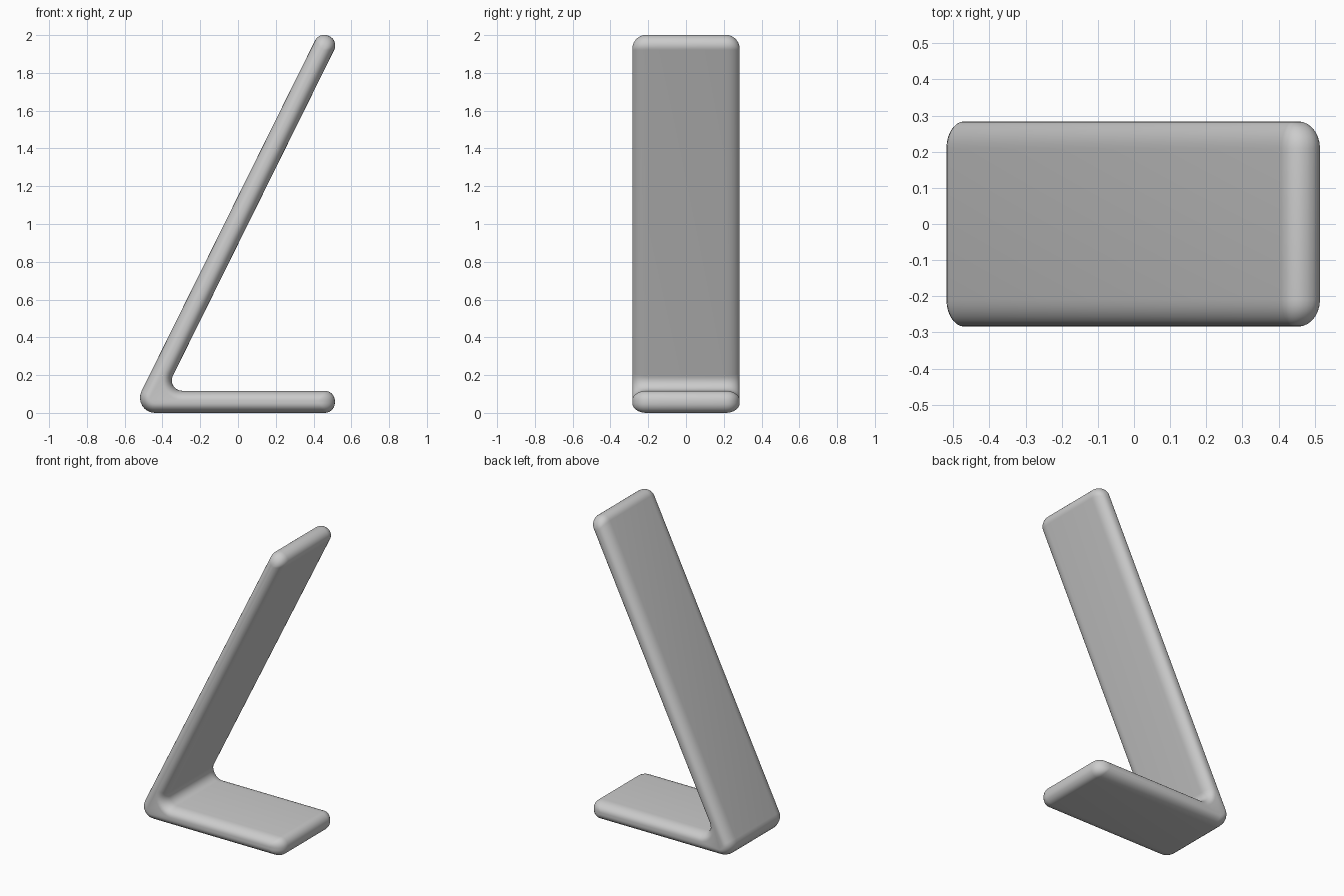
import bpy
import bmesh
import math
from mathutils import Vector
from mathutils.geometry import intersect_line_line_2d  # noqa: F401

cube = bpy.data.objects.get("Cube")
if cube:
    bpy.data.objects.remove(cube, do_unlink=True)

HALF_DEPTH = 0.284
THICK = 0.113
ROUND_IN, ROUND_DEPTH = 0.05, 0.075   # side rounding: across the profile, along y
STEPS, ARC = 7, 8

# Sharp side profile of the bent strip, counter-clockwise in x, z
lean = Vector((0.495, 1.0)).normalized()
across = Vector((lean.y, -lean.x))
heel = Vector((-0.568, 0.0))
tip = heel + lean * 2.254
base_top = THICK + 0.004
inner = heel + across * THICK
inner += lean * ((base_top - inner.y) / lean.y)
corners = [heel, Vector((0.513, 0)), Vector((0.513, base_top)),
           inner, tip + across * THICK, tip]
radii = [0.08, 0.054, 0.054, 0.055, 0.054, 0.054]
inset_scale = [1, 1.7, 1, 1, 1.5, 1]   # free ends are rounder in plan


def cross(a, b):
    return a.x * b.y - a.y * b.x


def inset_profile(amount):
    """Move every edge inwards, then round the corners."""
    count = len(corners)
    lines = []
    for i in range(count):
        a, b = corners[i], corners[(i + 1) % count]
        d = (b - a).normalized()
        lines.append((a + Vector((-d.y, d.x)) * amount * inset_scale[i], d))
    points = []
    for i in range(count):
        (p, d), (q, e) = lines[i - 1], lines[i]
        corner = p + d * (cross(q - p, e) / cross(d, e))
        turn = math.atan2(cross(d, e), d.dot(e))
        side = 1 if turn > 0 else -1
        r = radii[i] - side * amount
        start = corner - d * r * math.tan(abs(turn) / 2)
        normal = Vector((-d.y, d.x)) * side
        centre = start + normal * r
        for k in range(ARC + 1):
            t = abs(turn) * k / ARC
            points.append(centre + (d * math.sin(t) - normal * math.cos(t)) * r)
    return points


# Stack profile rings along y so that both long sides are rounded
angles = [math.pi / 2 * k / STEPS for k in range(STEPS + 1)]
layers = [(-HALF_DEPTH + ROUND_DEPTH * (1 - math.sin(t)), ROUND_IN * (1 - math.cos(t)))
          for t in reversed(angles)]
layers += [(-y, inset) for y, inset in reversed(layers)]

bm = bmesh.new()
rings = [[bm.verts.new((p.x, y, p.y)) for p in inset_profile(inset)]
         for y, inset in layers]
for near, far in zip(rings, rings[1:]):
    for i in range(len(near)):
        j = (i + 1) % len(near)
        bm.faces.new((near[i], near[j], far[j], far[i]))
bm.faces.new(rings[0])
bm.faces.new(rings[-1])
bmesh.ops.recalc_face_normals(bm, faces=bm.faces)
mesh = bpy.data.meshes.new("bent_stand")
bm.to_mesh(mesh)
bm.free()

stand = bpy.data.objects.new("bent_stand", mesh)
bpy.context.collection.objects.link(stand)

# One plain grey
grey = bpy.data.materials.new("plain_grey")
grey.use_nodes = True
colour = (0.6, 0.6, 0.6, 1)
grey.diffuse_color = colour
grey.node_tree.nodes["Principled BSDF"].inputs["Base Color"].default_value = colour
mesh.materials.append(grey)

bpy.context.view_layer.objects.active = stand
stand.select_set(True)
bpy.ops.object.shade_smooth_by_angle(angle=math.radians(50))
